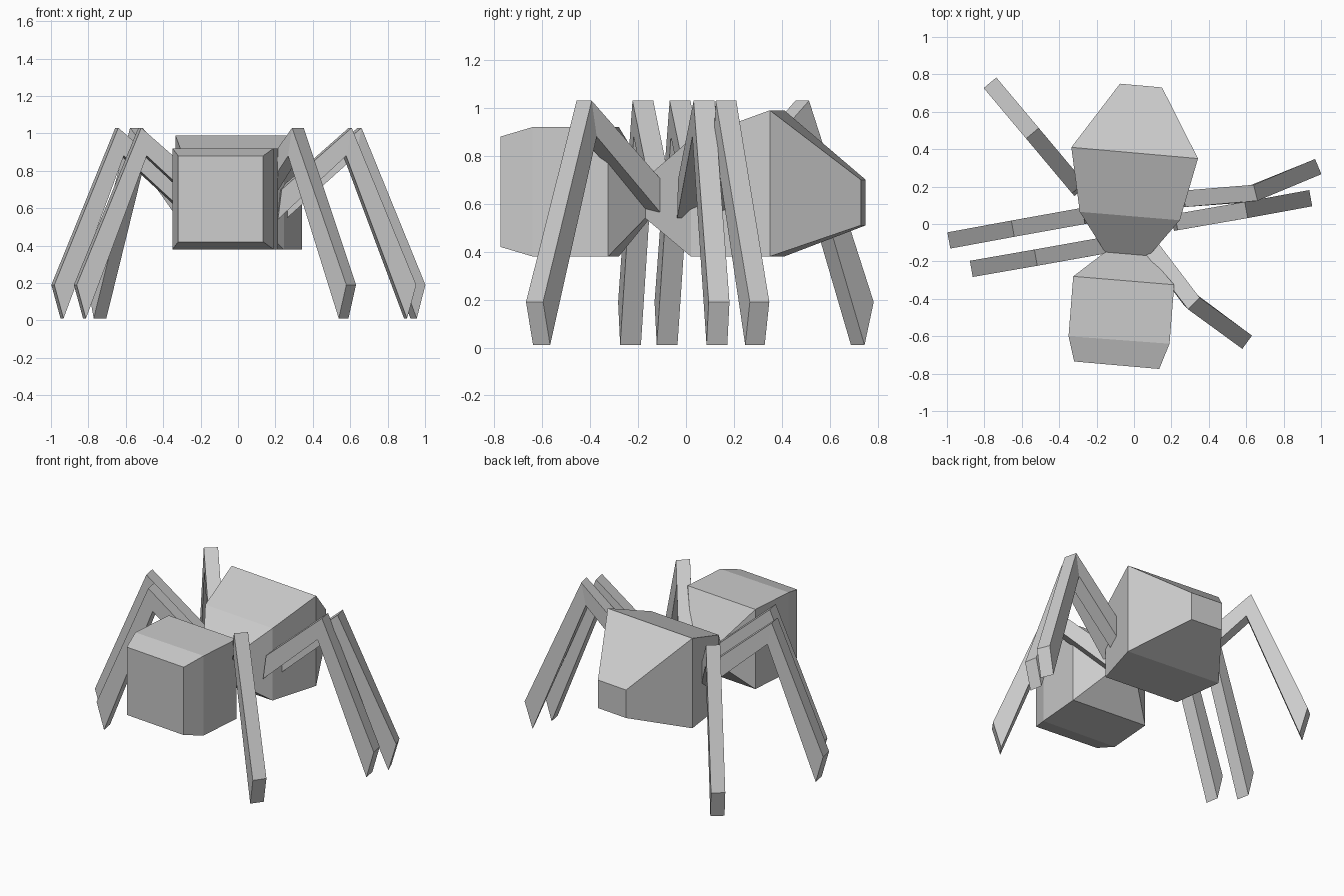
import bpy, bmesh
from mathutils import Vector

if "Cube" in bpy.data.objects:
    bpy.data.objects.remove(bpy.data.objects["Cube"])


def loft(name, rings):
    """Closed flat-faced mesh skinned through matching rings of points."""
    bm = bmesh.new()
    loops = [[bm.verts.new(p) for p in ring] for ring in rings]
    n = len(loops[0])
    for a, b in zip(loops, loops[1:]):
        for i in range(n):
            j = (i + 1) % n
            bm.faces.new((a[i], a[j], b[j], b[i]))
    bm.faces.new(loops[0])
    bm.faces.new(loops[-1])
    bmesh.ops.recalc_face_normals(bm, faces=bm.faces)
    mesh = bpy.data.meshes.new(name)
    bm.to_mesh(mesh)
    bm.free()
    obj = bpy.data.objects.new(name, mesh)
    bpy.context.collection.objects.link(obj)
    return obj


def body_ring(left, right, low, high):
    return [(*left, low), (*right, low), (*right, high), (*left, high)]


# Body: head, pinched waist and abdomen, slightly turned
loft("body", [
    body_ring((-0.32, -0.735), (0.135, -0.775), 0.42, 0.88),
    body_ring((-0.35, -0.60), (0.19, -0.64), 0.38, 0.92),
    body_ring((-0.325, -0.28), (0.215, -0.325), 0.38, 0.92),
    body_ring((-0.155, -0.15), (0.08, -0.17), 0.54, 0.705),
    body_ring((-0.29, 0.065), (0.245, 0.02), 0.38, 0.87),
    body_ring((-0.335, 0.41), (0.342, 0.35), 0.38, 0.99),
    body_ring((-0.075, 0.75), (0.15, 0.73), 0.51, 0.70),
])


def leg(name, hip, knee, foot, width=0.088):
    """Square leg bent at the knee, with a slanted foot end."""
    hip, knee, foot = (Vector((*p, 0)) for p in (hip, knee, foot))
    upper, lower = (knee - hip).normalized(), (foot - knee).normalized()
    mid = (upper + lower).normalized()
    # station: centre, direction, outer z, inward shift, inner z
    stations = [(hip, upper, 0.70, 0.02, 0.54),
                (knee, mid, 1.03, 0.03, 0.88),
                (foot, lower, 0.19, 0.05, 0.01)]
    rings = []
    for c, d, z_out, shift, z_in in stations:
        side = Vector((-d.y, d.x, 0)) * width / 2
        top = c + Vector((0, 0, z_out))
        under = c - d * shift + Vector((0, 0, z_in))
        rings.append([top - side, top + side, under + side, under - side])
    loft(name, rings)


# Three legs on each side
leg("left_front_leg", (-0.15, -0.113), (-0.525, -0.18), (-0.87, -0.24))
leg("left_middle_leg", (-0.27, 0.043), (-0.648, -0.025), (-0.99, -0.088))
leg("left_back_leg", (-0.298, 0.193), (-0.543, 0.485), (-0.77, 0.755))
leg("right_front_leg", (0.095, -0.13), (0.32, -0.425), (0.605, -0.632))
leg("right_middle_leg", (0.226, 0.01), (0.60, 0.075), (0.945, 0.138))
leg("right_back_leg", (0.27, 0.135), (0.65, 0.167), (0.985, 0.307))
